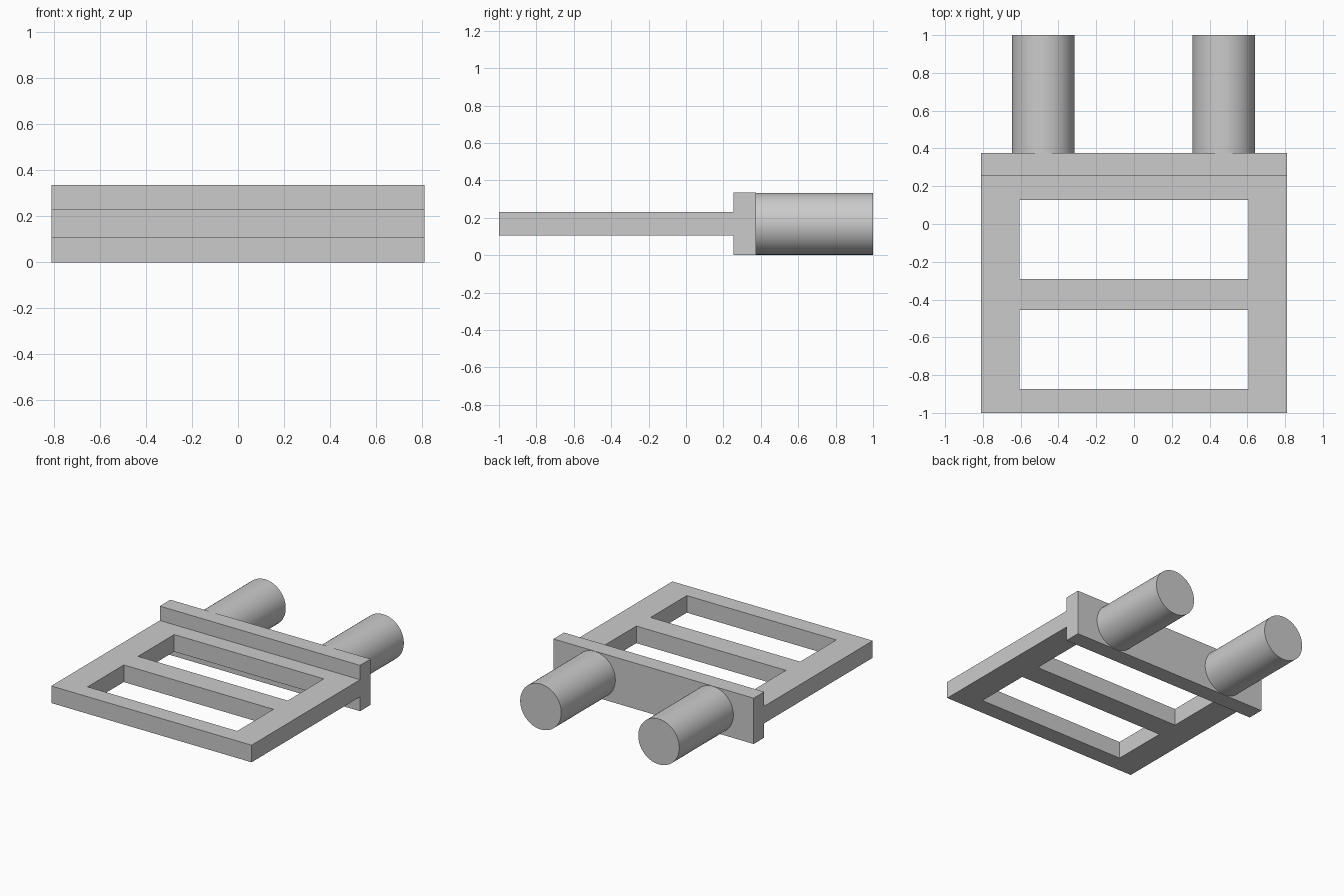
import bpy
import bmesh
from math import pi, radians
from mathutils import Matrix, Vector

cube = bpy.data.objects.get("Cube")
if cube:
    bpy.data.objects.remove(cube, do_unlink=True)

grey = bpy.data.materials.new("plain grey")
grey.use_nodes = True
colour = (0.6, 0.6, 0.6, 1)
grey.diffuse_color = colour
grey.node_tree.nodes["Principled BSDF"].inputs["Base Color"].default_value = colour


def finish(bm, name):
    bmesh.ops.recalc_face_normals(bm, faces=bm.faces[:])
    mesh = bpy.data.meshes.new(name)
    bm.to_mesh(mesh)
    bm.free()
    mesh.materials.append(grey)
    obj = bpy.data.objects.new(name, mesh)
    bpy.context.collection.objects.link(obj)
    return obj


# Flat frame: a grid with two cells left open, extruded upwards
HALF_WIDTH, HALF_OPENING = 0.81, 0.605
FRAME_BOTTOM, FRAME_TOP = 0.105, 0.23
xs = [-HALF_WIDTH, -HALF_OPENING, HALF_OPENING, HALF_WIDTH]
ys = [-1, -0.873, -0.455, -0.29, 0.127, 0.253]
bm = bmesh.new()
grid = [[bm.verts.new((x, y, FRAME_BOTTOM)) for x in xs] for y in ys]
for j in range(len(ys) - 1):
    for i in range(len(xs) - 1):
        if i == 1 and j in (1, 3):
            continue
        bm.faces.new((grid[j][i], grid[j][i + 1], grid[j + 1][i + 1], grid[j + 1][i]))
extruded = bmesh.ops.extrude_face_region(bm, geom=bm.faces[:], use_keep_orig=True)
top = [v for v in extruded["geom"] if isinstance(v, bmesh.types.BMVert)]
bmesh.ops.translate(bm, verts=top, vec=(0, 0, FRAME_TOP - FRAME_BOTTOM))
finish(bm, "window_frame")

# Upright plate across the back of the frame
PLATE_FRONT, PLATE_BACK, HEIGHT = 0.253, 0.375, 0.335
bm = bmesh.new()
bmesh.ops.create_cube(bm, size=1)
bmesh.ops.scale(bm, vec=(2 * HALF_WIDTH, PLATE_BACK - PLATE_FRONT, HEIGHT), verts=bm.verts)
bmesh.ops.translate(bm, vec=(0, (PLATE_FRONT + PLATE_BACK) / 2, HEIGHT / 2), verts=bm.verts)
finish(bm, "back_plate")

# Two round pegs reaching backwards
for name, x in (("left_peg", 0.475), ("right_peg", -0.48)):
    bm = bmesh.new()
    place = Matrix.Translation(Vector((x, (PLATE_BACK + 1) / 2, HEIGHT / 2)))
    bmesh.ops.create_cone(bm, cap_ends=True, segments=64, radius1=0.166, radius2=0.166,
                          depth=1 - PLATE_BACK, matrix=place @ Matrix.Rotation(pi / 2, 4, "X"))
    peg = finish(bm, name)
    bpy.ops.object.select_all(action="DESELECT")
    peg.select_set(True)
    bpy.context.view_layer.objects.active = peg
    bpy.ops.object.shade_smooth_by_angle(angle=radians(30))
